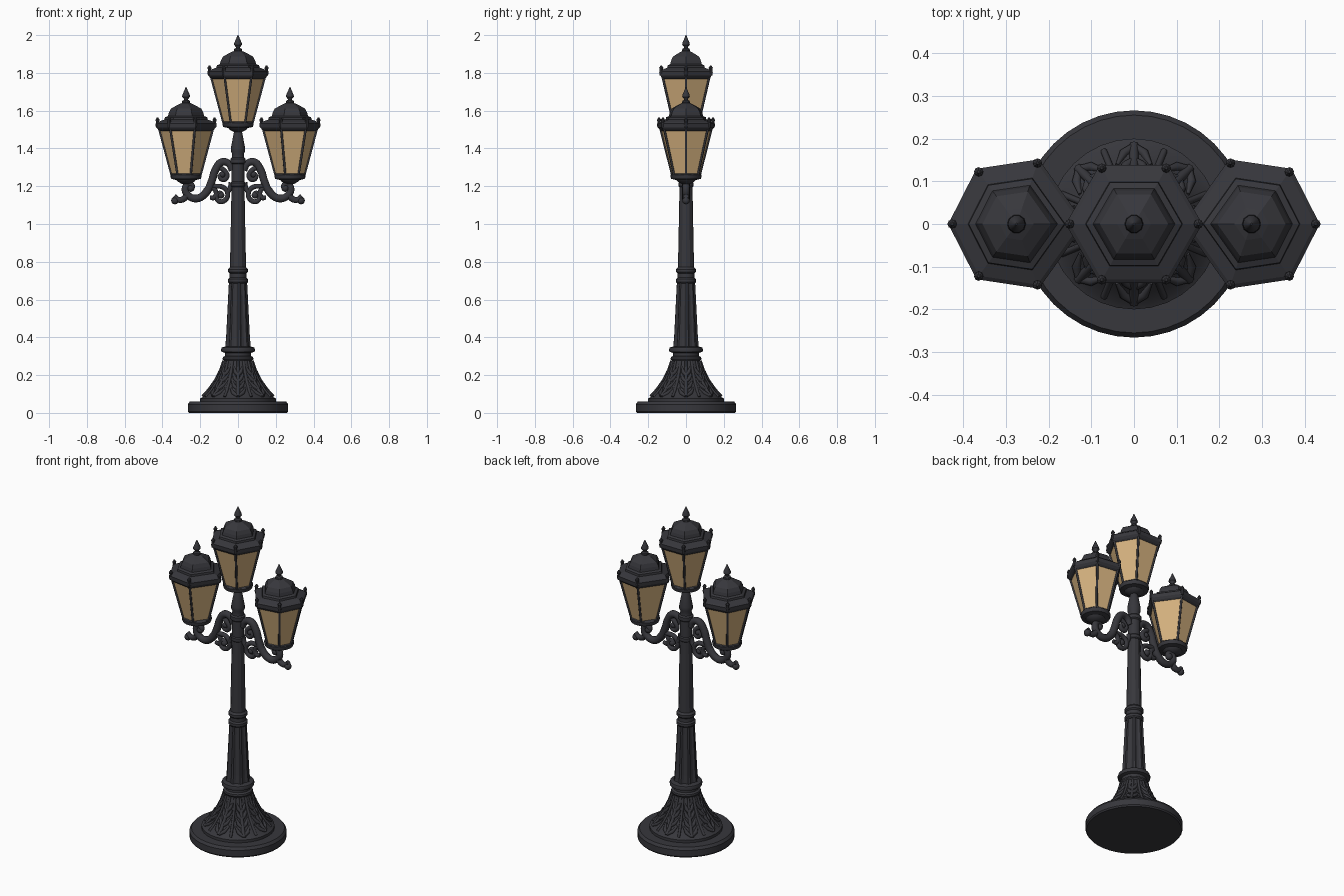
import bpy, bmesh, math
from math import sin, cos, pi, radians

if "Cube" in bpy.data.objects:
    bpy.data.objects.remove(bpy.data.objects["Cube"])


def material(name, rgb):
    m = bpy.data.materials.new(name)
    m.diffuse_color = (*rgb, 1)
    m.use_nodes = True
    m.node_tree.nodes["Principled BSDF"].inputs["Base Color"].default_value = m.diffuse_color
    return m


IRON = material("dark iron", (0.038, 0.038, 0.045))
GLASS = material("amber glass", (0.66, 0.44, 0.21))


def finish(ob, mat, smooth):
    ob.data.materials.append(mat)
    if smooth:
        bpy.ops.object.select_all(action='DESELECT')
        ob.select_set(True)
        bpy.context.view_layer.objects.active = ob
        bpy.ops.object.shade_smooth_by_angle(angle=radians(smooth))
    return ob


def mesh_object(name, bm, mat, smooth=0):
    bmesh.ops.recalc_face_normals(bm, faces=bm.faces)
    me = bpy.data.meshes.new(name)
    bm.to_mesh(me)
    bm.free()
    ob = bpy.data.objects.new(name, me)
    bpy.context.collection.objects.link(ob)
    return finish(ob, mat, smooth)


def loft(bm, profile, angles, at=(0, 0, 0), mod=lambda i: 1):
    """Closed stack of rings; profile is (radius, z), angles set the sides."""
    rings = [[bm.verts.new((at[0] + r * mod(i) * cos(a), at[1] + r * mod(i) * sin(a), at[2] + z))
              for i, a in enumerate(angles)] for r, z in profile]
    n = len(angles)
    for lo, hi in zip(rings, rings[1:]):
        for i in range(n):
            bm.faces.new((lo[i], lo[(i + 1) % n], hi[(i + 1) % n], hi[i]))
    bm.faces.new(rings[0][::-1])
    bm.faces.new(rings[-1])


def circle(n):
    return [2 * pi * i / n for i in range(n)]


def turned(name, profile, n=32, smooth=35, **kw):
    bm = bmesh.new()
    loft(bm, profile, circle(n), **kw)
    return mesh_object(name, bm, IRON, smooth)


def tubes(name, paths, radius, kind='BEZIER', smooth=60, res=3):
    """Round bars along paths of (x, y, z, thickness factor)."""
    cu = bpy.data.curves.new(name, 'CURVE')
    cu.dimensions = '3D'
    cu.bevel_depth, cu.bevel_resolution = radius, res
    cu.resolution_u, cu.use_fill_caps = 6, True
    for path in paths:
        s = cu.splines.new(kind)
        pts = s.bezier_points if kind == 'BEZIER' else s.points
        pts.add(len(path) - 1)
        for p, (x, y, z, w) in zip(pts, path):
            p.co = (x, y, z) if kind == 'BEZIER' else (x, y, z, 1)
            p.radius = w
            if kind == 'BEZIER':
                p.handle_left_type = p.handle_right_type = 'AUTO'
    tmp = bpy.data.objects.new(name, cu)
    bpy.context.collection.objects.link(tmp)
    bpy.context.view_layer.update()
    me = bpy.data.meshes.new_from_object(tmp.evaluated_get(bpy.context.evaluated_depsgraph_get()))
    bpy.data.objects.remove(tmp)
    me.materials.clear()
    ob = bpy.data.objects.new(name, me)
    bpy.context.collection.objects.link(ob)
    return finish(ob, IRON, smooth)


# base disc and flared foot
FLARE = [(0.185, 0.085), (0.153, 0.12), (0.118, 0.17), (0.094, 0.22), (0.075, 0.28)]
turned("base_disc", [(0.26, 0), (0.266, 0.008), (0.266, 0.045), (0.255, 0.06), (0.2, 0.06)], 40)
turned("flared_foot", [(0.2, 0.058), (0.2, 0.076)] + FLARE, 32)


def flare_r(z):
    for (r0, z0), (r1, z1) in zip(FLARE, FLARE[1:]):
        if z <= z1:
            return r0 + (r1 - r0) * (z - z0) / (z1 - z0)
    return FLARE[-1][0]


def on_flare(a, z, w):
    r = flare_r(z)
    return (r * cos(a), r * sin(a), z, w)


# leaf relief on the foot: midribs, chevron veins and dividing stems
veins = []
for k in range(8):
    a = k * pi / 4
    veins.append([on_flare(a, z, w) for z, w in ((0.085, 1.3), (0.12, 1.3), (0.17, 1.2), (0.22, 1), (0.275, 0.8))])
    veins.append([on_flare(a + pi / 8, z, 0.9) for z in (0.085, 0.12, 0.17, 0.22, 0.275)])
    for z in (0.088, 0.125, 0.165, 0.2):
        for s in (-1, 1):
            veins.append([on_flare(a, z, 1), on_flare(a + s * 0.15, z + 0.017, 1.3),
                          on_flare(a + s * 0.28, z + 0.045, 0.5)])
tubes("foot_leaves", veins, 0.0085, 'POLY', res=2)

# post: collars, fluted lower shaft, plain upper shaft, neck
turned("lower_collar", [(0.075, 0.275), (0.082, 0.285), (0.08, 0.295), (0.069, 0.302), (0.069, 0.318),
                        (0.088, 0.323), (0.09, 0.335), (0.086, 0.346), (0.066, 0.352)])
turned("fluted_shaft", [(0.068, 0.345), (0.063, 0.4), (0.05, 0.66), (0.048, 0.695)], 32, 0,
       mod=lambda i: 1 if i % 4 < 2 else 0.87)
turned("middle_collar", [(0.047, 0.685), (0.053, 0.693), (0.053, 0.708), (0.045, 0.716), (0.045, 0.738),
                         (0.052, 0.745), (0.052, 0.76), (0.042, 0.772)])
turned("upper_shaft", [(0.043, 0.765), (0.041, 0.85), (0.034, 1.21)], 12, 0)
turned("arm_collar", [(0.034, 1.195), (0.039, 1.2), (0.039, 1.218), (0.034, 1.224), (0.034, 1.318),
                      (0.041, 1.324), (0.041, 1.345), (0.033, 1.352), (0.031, 1.37), (0.037, 1.385),
                      (0.037, 1.405), (0.024, 1.475), (0.02, 1.49), (0.035, 1.505)], 20)

# scrolled arms, drawn for the right side and mirrored
MAIN = [(0.032, 1.285, .9), (0.05, 1.32, 1), (0.085, 1.328, 1.1), (0.118, 1.29, 1.1), (0.14, 1.225, 1.1),
        (0.17, 1.165, 1.1), (0.22, 1.135, 1.1), (0.262, 1.15, 1), (0.28, 1.185, 1), (0.262, 1.212, .9),
        (0.242, 1.2, .8), (0.25, 1.183, .7)]
TAIL = [(0.265, 1.16, .9), (0.29, 1.132, .9), (0.315, 1.128, .8), (0.338, 1.148, .7)]
LOWER = [(0.15, 1.2, .7), (0.118, 1.2, .7), (0.08, 1.195, .7), (0.055, 1.165, .7), (0.07, 1.125, .7),
         (0.103, 1.122, .7), (0.113, 1.15, .65), (0.092, 1.165, .6), (0.084, 1.15, .6)]
OUTER = [(0.19, 1.15, .7), (0.155, 1.19, .7), (0.12, 1.178, .7), (0.125, 1.14, .7), (0.148, 1.14, .6)]
UPPER = [(0.1, 1.3, .7), (0.075, 1.285, .7), (0.058, 1.255, .7), (0.075, 1.235, .7), (0.096, 1.25, .65),
         (0.085, 1.268, .6)]
STEM = [(0.036, 1.22, .7), (0.042, 1.19, .7), (0.058, 1.165, .7)]
for side, s in (("right", 1), ("left", -1)):
    tubes(side + "_arm", [[(s * x, 0, z, w) for x, z, w in p]
                          for p in (MAIN, TAIL, LOWER, OUTER, UPPER, STEM)], 0.0195)
    for x, z, r in ((0.334, 1.124, 0.02), (0.25, 1.19, 0.02), (0.09, 1.152, 0.018), (0.083, 1.262, 0.017)):
        bm = bmesh.new()
        bmesh.ops.create_uvsphere(bm, u_segments=12, v_segments=8, radius=r)
        bmesh.ops.translate(bm, verts=bm.verts, vec=(s * x, 0, z))
        mesh_object(side + "_scroll_bud", bm, IRON, 60)


def lantern(name, x, dz, degrees):
    """Six-sided lantern; degrees are the corner directions."""
    hexa = [radians(d) for d in degrees]
    at = (x, 0, dz)
    # round cup under the glass
    turned(name + "_cup", [(0.022, 1.487), (0.045, 1.5), (0.052, 1.508), (0.078, 1.514), (0.082, 1.525),
                           (0.082, 1.535), (0.07, 1.543)], 24, at=at)
    bm = bmesh.new()
    loft(bm, [(0.077, 1.535), (0.142, 1.785)], hexa, at)
    mesh_object(name + "_glass", bm, GLASS)
    # roof with eaves and stepped dome
    bm = bmesh.new()
    loft(bm, [(0.138, 1.768), (0.148, 1.775), (0.158, 1.787), (0.16, 1.808), (0.15, 1.815), (0.114, 1.828),
              (0.112, 1.84), (0.096, 1.846), (0.091, 1.865), (0.08, 1.886), (0.04, 1.908), (0.012, 1.92)], hexa, at)
    mesh_object(name + "_roof", bm, IRON)
    turned(name + "_finial", [(0.016, 1.905), (0.022, 1.918), (0.02, 1.927), (0.011, 1.932), (0.012, 1.938),
                              (0.021, 1.948), (0.02, 1.958), (0.009, 1.983), (0.002, 2.0)], 10, at=at)
    # corner bars, lower rail and upper rail
    def ring(r, z):
        return [(x + r * cos(a), r * sin(a), z + dz, 1) for a in hexa]
    low, high = ring(0.078, 1.538), ring(0.143, 1.78)
    rails = [list(p) for p in zip(low, high)]
    for r in (low, high):
        rails += [[r[i], r[(i + 1) % 6]] for i in range(6)]
    tubes(name + "_frame", rails, 0.0065, 'POLY', 0, 1)
    # corner knobs
    for a in hexa:
        turned(name + "_corner_knob", [(0.008, 1.785), (0.011, 1.8), (0.008, 1.815), (0.011, 1.827), (0.003, 1.84)],
               8, at=(x + 0.151 * cos(a), 0.151 * sin(a), dz))


lantern("centre_lantern", 0, 0, (0, 60, 120, 180, 240, 300))
lantern("right_lantern", 0.275, -0.275, (0, 54, 109, 180, 251, 306))
lantern("left_lantern", -0.275, -0.275, (0, 71, 126, 180, 234, 289))
